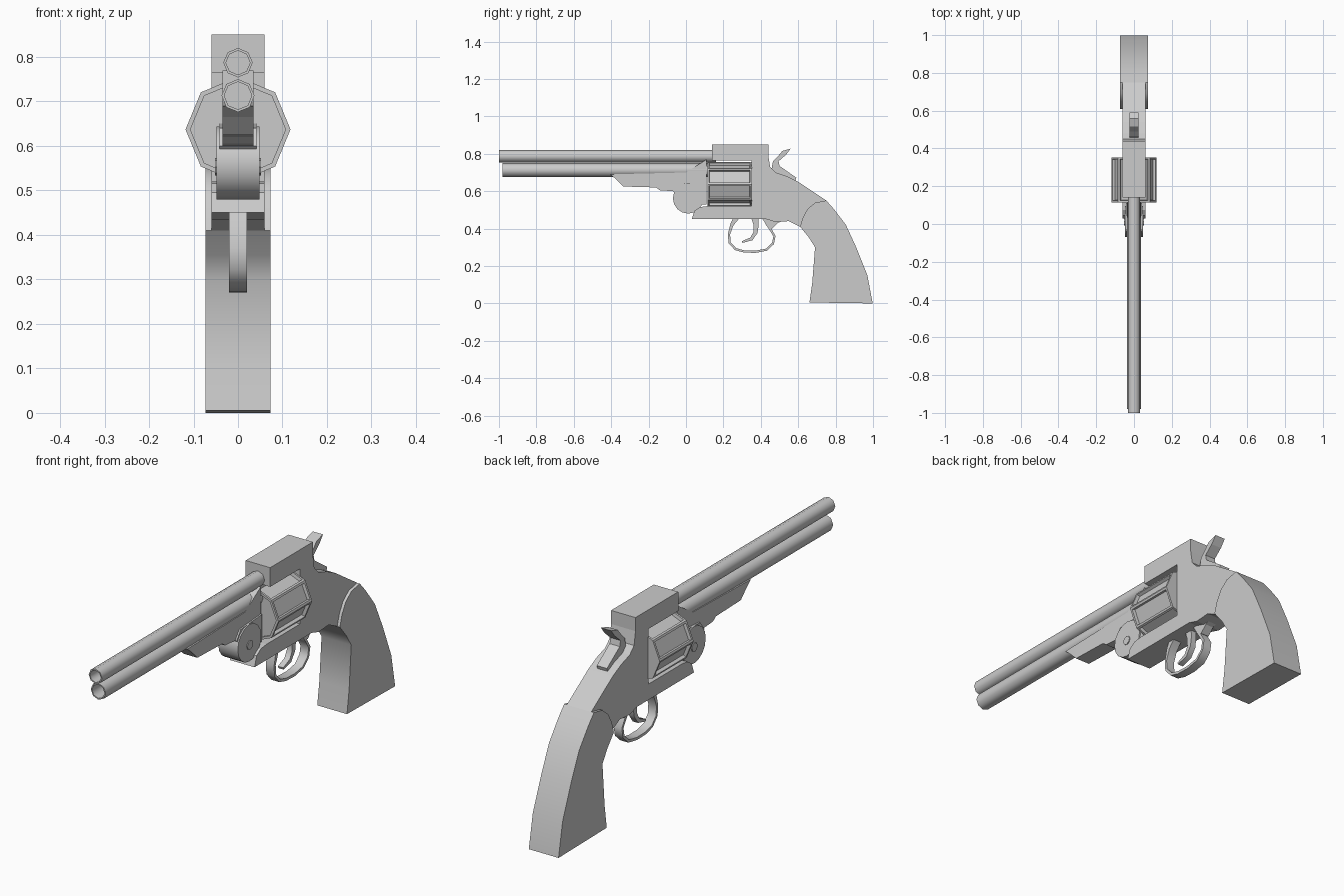
import bpy, bmesh
from math import pi, cos, sin
from mathutils import Vector

if "Cube" in bpy.data.objects:
    bpy.data.objects.remove(bpy.data.objects["Cube"])


def finish(name, bm, smooth=False):
    bmesh.ops.recalc_face_normals(bm, faces=bm.faces[:])
    me = bpy.data.meshes.new(name)
    bm.to_mesh(me)
    bm.free()
    ob = bpy.data.objects.new(name, me)
    bpy.context.collection.objects.link(ob)
    if smooth:
        for o in bpy.context.selected_objects:
            o.select_set(False)
        ob.select_set(True)
        bpy.context.view_layer.objects.active = ob
        bpy.ops.object.shade_smooth_by_angle(angle=pi / 3.5)
    return ob


def prism(name, pts, half, smooth=False):
    """Extrude a (y, z) side profile symmetrically across x."""
    bm = bmesh.new()
    face = bm.faces.new([bm.verts.new((-half, y, z)) for y, z in pts])
    ext = bmesh.ops.extrude_face_region(bm, geom=[face])
    vs = [v for v in ext["geom"] if isinstance(v, bmesh.types.BMVert)]
    bmesh.ops.translate(bm, verts=vs, vec=(2 * half, 0, 0))
    return finish(name, bm, smooth)


def strip(name, path, widths, half):
    """Bent bar following a (y, z) path, with a thickness at each point."""
    p = [Vector(q) for q in path]
    a, b = [], []
    for i, q in enumerate(p):
        t = (p[min(i + 1, len(p) - 1)] - p[max(i - 1, 0)]).normalized()
        n = Vector((-t.y, t.x)) * widths[i] / 2
        a.append(q + n)
        b.append(q - n)
    return prism(name, [tuple(q) for q in a + b[::-1]], half, True)


def tube(name, z, r, y0, y1, n, rim, depth, flutes=False):
    """Octagonal bar along y with recessed ends and optional side panels."""
    bm = bmesh.new()
    rings = [[bm.verts.new((r * cos(2 * pi * i / n), y, z + r * sin(2 * pi * i / n)))
              for i in range(n)] for y in (y0, y1)]
    sides = [bm.faces.new((rings[0][i], rings[0][(i + 1) % n],
                           rings[1][(i + 1) % n], rings[1][i])) for i in range(n)]
    front = bm.faces.new(rings[0])
    bm.faces.new(rings[1])
    bmesh.ops.recalc_face_normals(bm, faces=bm.faces[:])
    bmesh.ops.inset_region(bm, faces=[front], thickness=rim)
    ext = bmesh.ops.extrude_face_region(bm, geom=[front])
    vs = [v for v in ext["geom"] if isinstance(v, bmesh.types.BMVert)]
    bmesh.ops.translate(bm, verts=vs, vec=(0, depth, 0))
    if front.is_valid:
        bmesh.ops.delete(bm, geom=[front], context="FACES_ONLY")
    if flutes:
        bmesh.ops.inset_individual(bm, faces=sides, thickness=0.013)
        bmesh.ops.inset_individual(bm, faces=sides, thickness=0.003, depth=-0.014)
    return finish(name, bm, not flutes)


def disc(y, z, r, n):
    return [(y + r * cos(2 * pi * i / n), z + r * sin(2 * pi * i / n)) for i in range(n)]


# Barrels and cylinder
tube("upper_barrel", 0.787, 0.033, -1.0, 0.16, 8, 0.006, 0.08)
tube("lower_barrel", 0.713, 0.037, -0.98, 0.125, 8, 0.006, 0.08)
tube("cylinder", 0.637, 0.118, 0.115, 0.352, 8, 0.011, 0.008, flutes=True)

# Frame with an open window around the cylinder
prism("frame", [(0.14, 0.85), (0.44, 0.85), (0.44, 0.79), (0.45, 0.73), (0.48, 0.70),
                (0.54, 0.68), (0.60, 0.65), (0.75, 0.55), (0.72, 0.45), (0.61, 0.41),
                (0.55, 0.44), (0.48, 0.435), (0.43, 0.45), (0.03, 0.45), (0.045, 0.495),
                (0.075, 0.515), (0.115, 0.52), (0.35, 0.52), (0.35, 0.765), (0.14, 0.765)], 0.06)

# Lug under the barrels and the hinge
prism("barrel_lug", [(-0.405, 0.69), (-0.375, 0.665), (-0.335, 0.625), (-0.16, 0.62),
                     (-0.14, 0.605), (-0.07, 0.60), (0.03, 0.57), (0.11, 0.57),
                     (0.11, 0.77), (0.0, 0.70)], 0.035)
prism("hinge_block", [(-0.07, 0.60), (-0.04, 0.64), (0.11, 0.65), (0.11, 0.53), (0.0, 0.53)], 0.042)
prism("hinge_disc", disc(0.012, 0.562, 0.082, 16), 0.048, True)
prism("hinge_pin", disc(0.012, 0.553, 0.02, 8), 0.052)

# Grip
prism("grip", [(0.75, 0.55), (0.79, 0.505), (0.855, 0.42), (0.91, 0.30), (0.97, 0.15),
               (0.998, 0.0), (0.66, 0.005), (0.675, 0.11), (0.69, 0.30), (0.655, 0.355), (0.61, 0.41),
               (0.625, 0.46), (0.65, 0.505), (0.69, 0.538)], 0.073, True)

# Hammer
prism("hammer", [(0.45, 0.68), (0.465, 0.76), (0.49, 0.785), (0.515, 0.815), (0.56, 0.828),
                 (0.535, 0.795), (0.495, 0.76), (0.50, 0.735), (0.59, 0.672), (0.58, 0.64)], 0.025)

# Trigger guard and trigger
strip("trigger_guard", [(0.27, 0.46), (0.245, 0.42), (0.23, 0.37), (0.233, 0.325),
                        (0.265, 0.29), (0.31, 0.278), (0.37, 0.276), (0.43, 0.287),
                        (0.465, 0.32), (0.473, 0.36), (0.452, 0.395), (0.435, 0.425),
                        (0.44, 0.46)], [0.03, 0.018] + [0.012] * 9 + [0.02, 0.03], 0.02)
prism("guard_tail", [(0.41, 0.45), (0.435, 0.41), (0.46, 0.40), (0.49, 0.43), (0.54, 0.45)], 0.02)
strip("trigger", [(0.365, 0.47), (0.375, 0.42), (0.372, 0.38), (0.35, 0.345), (0.30, 0.328)],
      [0.04, 0.028, 0.022, 0.018, 0.01], 0.013)
